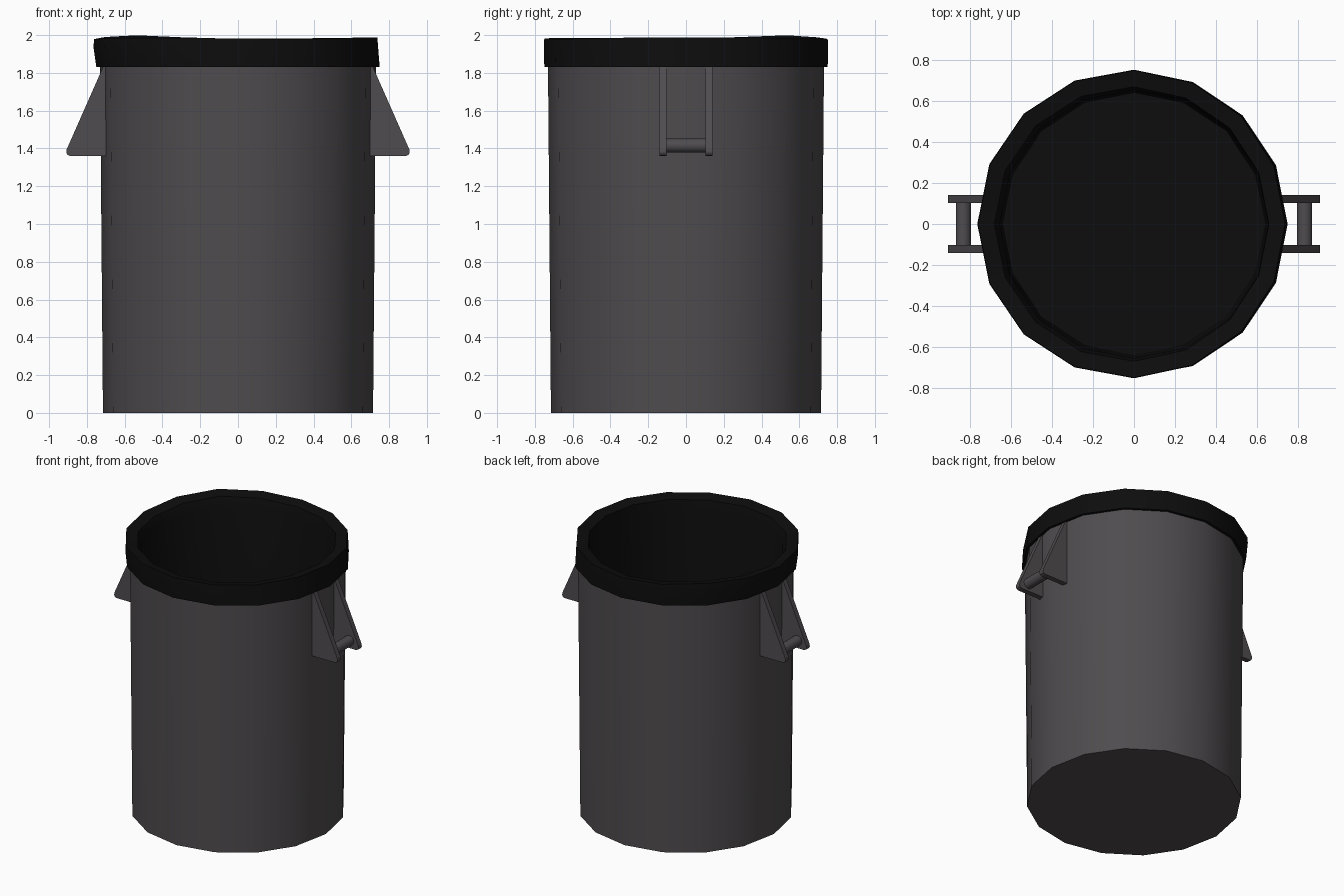
import bpy, bmesh, math

if "Cube" in bpy.data.objects:
    bpy.data.objects.remove(bpy.data.objects["Cube"])

SIDES = 16


def material(name, rgb):
    m = bpy.data.materials.new(name)
    m.diffuse_color = (*rgb, 1)
    m.use_nodes = True
    m.node_tree.nodes["Principled BSDF"].inputs["Base Color"].default_value = m.diffuse_color
    return m


grey = material("dark grey plastic", (0.078, 0.072, 0.077))
black = material("black bag", (0.004, 0.004, 0.004))


def finish(bm, name, mat, smooth=None):
    bmesh.ops.recalc_face_normals(bm, faces=bm.faces)
    me = bpy.data.meshes.new(name)
    bm.to_mesh(me)
    bm.free()
    me.materials.append(mat)
    ob = bpy.data.objects.new(name, me)
    bpy.context.collection.objects.link(ob)
    if smooth:
        bpy.ops.object.select_all(action='DESELECT')
        ob.select_set(True)
        bpy.context.view_layer.objects.active = ob
        bpy.ops.object.shade_smooth_by_angle(angle=math.radians(smooth))
    return ob


def lathe(name, profile, mat, wobble=None, cap_first=False, cap_last=False):
    """Revolve (radius, z) points; wobble shifts single points per segment."""
    bm = bmesh.new()
    rings = []
    for j, (r, z) in enumerate(profile):
        ring = []
        for i in range(SIDES):
            a = 2 * math.pi * i / SIDES
            dr, dz = wobble(i, j) if wobble else (0, 0)
            ring.append(bm.verts.new(((r + dr) * math.cos(a), (r + dr) * math.sin(a), z + dz)))
        rings.append(ring)
    for lo, hi in zip(rings, rings[1:]):
        for i in range(SIDES):
            k = (i + 1) % SIDES
            bm.faces.new((lo[i], lo[k], hi[k], hi[i]))
    if cap_first:
        bm.faces.new(rings[0])
    if cap_last:
        bm.faces.new(rings[-1])
    return finish(bm, name, mat, 40)


# Slightly tapered bin body, closed at the bottom
lathe("bin_body", [(0.715, 0), (0.731, 1.88)], grey, cap_first=True)

# Bag folded over the rim with an uneven top edge, hanging down inside
heights = [0.005, 0.005, 0.003, 0, -0.002, 0.006, 0.017, 0.008,
           -0.003, 0, 0.003, 0.003, 0, -0.003, 0, 0.005]


def bag_wobble(i, j):
    if j not in (1, 2, 3):
        return 0, 0
    return -0.012 * math.cos(2 * math.pi * i / SIDES), heights[i]


lathe("bin_bag", [(0.725, 1.832), (0.75, 1.832), (0.753, 1.94), (0.75, 1.982),
                  (0.67, 1.965), (0.655, 1.90), (0.64, 0.10)], black,
      wobble=lambda i, j: bag_wobble(i, j - 1) if j > 1 else (0, 0), cap_last=True)

# Handle side plates: triangular gussets with a rounded outer corner
OUTLINE = [(0.70, 1.36), (0.890, 1.36), (0.903, 1.366), (0.909, 1.378),
           (0.907, 1.395), (0.715, 1.83), (0.70, 1.83)]


def handle_plate(name, side, y0, y1):
    bm = bmesh.new()
    a = [bm.verts.new((side * x, y0, z)) for x, z in OUTLINE]
    b = [bm.verts.new((side * x, y1, z)) for x, z in OUTLINE]
    bm.faces.new(a)
    bm.faces.new(b)
    n = len(a)
    for i in range(n):
        k = (i + 1) % n
        bm.faces.new((a[i], a[k], b[k], b[i]))
    finish(bm, name, grey)


# Grip bar between the plates
def handle_bar(name, side):
    bm = bmesh.new()
    bmesh.ops.create_cone(bm, cap_ends=True, segments=16, radius1=0.037, radius2=0.037, depth=0.23)
    for v in bm.verts:
        x, y, z = v.co
        v.co = (side * 0.833 + x, z, 1.415 + y)
    finish(bm, name, grey, 40)


for label, side in (("right", 1), ("left", -1)):
    handle_plate(label + "_handle_front_plate", side, -0.141, -0.103)
    handle_plate(label + "_handle_back_plate", side, 0.103, 0.141)
    handle_bar(label + "_handle_bar", side)
